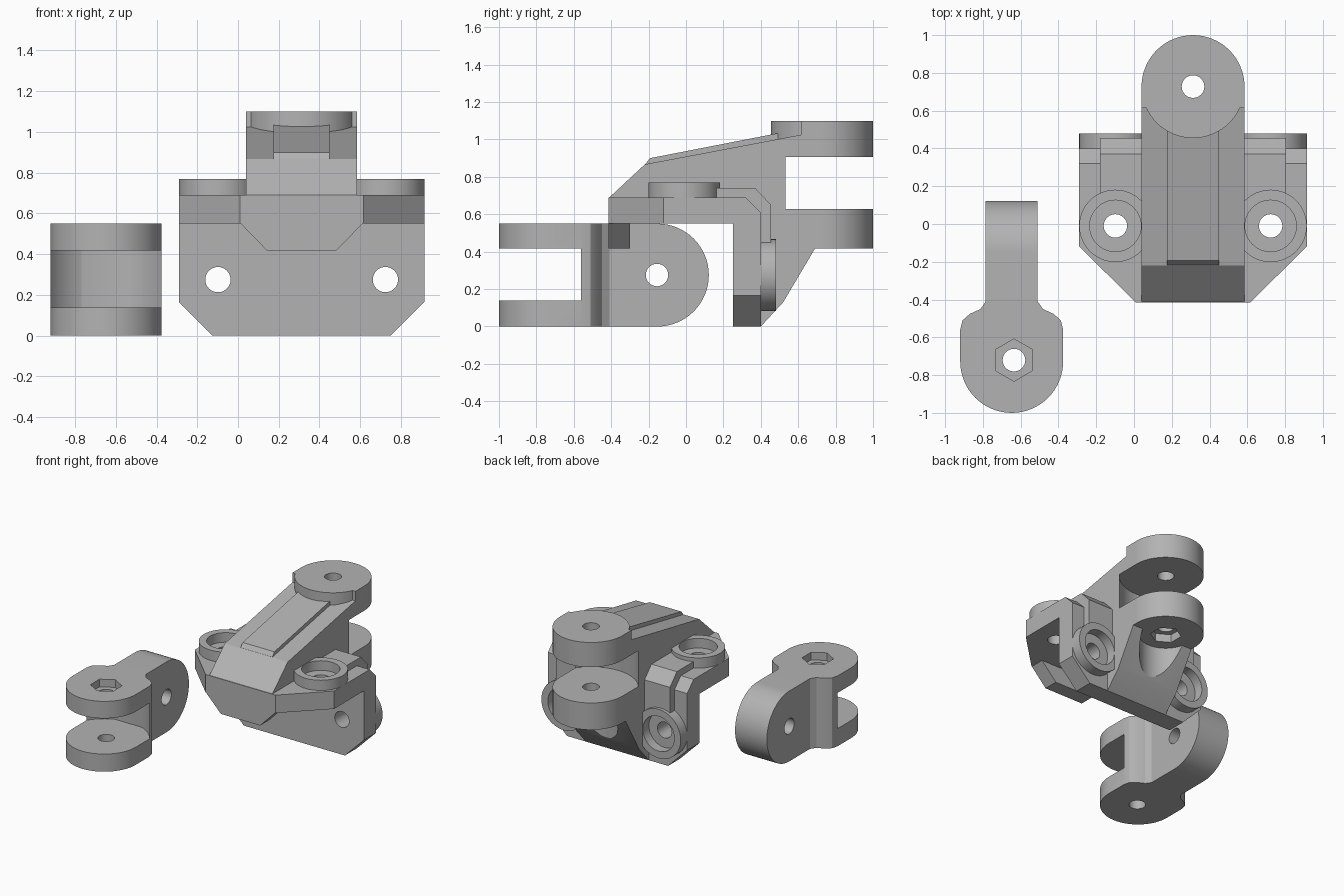
import bpy
import bmesh
import math
from mathutils import Vector

if "Cube" in bpy.data.objects:
    bpy.data.objects.remove(bpy.data.objects["Cube"])

grey = bpy.data.materials.new("plain_grey")
grey.use_nodes = True
grey.diffuse_color = (0.45, 0.45, 0.45, 1)
grey.node_tree.nodes["Principled BSDF"].inputs["Base Color"].default_value = (0.45, 0.45, 0.45, 1)


def circle(u, v, r, n=64, turn=0.0):
    """Points of a regular polygon around (u, v)."""
    return [(u + r * math.cos(math.tau * i / n + turn),
             v + r * math.sin(math.tau * i / n + turn)) for i in range(n)]


def prism(name, pts, axis, lo, hi):
    """Extrude a 2D outline along an axis from lo to hi."""
    place = {"x": lambda p, t: (t, p[0], p[1]),
             "y": lambda p, t: (p[0], t, p[1]),
             "z": lambda p, t: (p[0], p[1], t)}[axis]
    bm = bmesh.new()
    face = bm.faces.new([bm.verts.new(place(p, lo)) for p in pts])
    ext = bmesh.ops.extrude_face_region(bm, geom=[face])
    shift = Vector(place((0, 0), hi - lo))
    bmesh.ops.translate(bm, vec=shift,
                        verts=[g for g in ext["geom"] if isinstance(g, bmesh.types.BMVert)])
    bmesh.ops.recalc_face_normals(bm, faces=bm.faces)
    mesh = bpy.data.meshes.new(name)
    bm.to_mesh(mesh)
    bm.free()
    mesh.materials.append(grey)
    obj = bpy.data.objects.new(name, mesh)
    bpy.context.collection.objects.link(obj)
    return obj


def combine(base, operation, *args):
    """Join or cut the base with a prism, then drop the helper."""
    tool = prism("helper", *args)
    tool.hide_render = True
    mod = base.modifiers.new("boolean", "BOOLEAN")
    mod.operation, mod.object, mod.solver = operation, tool, "EXACT"
    bpy.context.view_layer.objects.active = base
    bpy.ops.object.modifier_apply(modifier=mod.name)
    bpy.data.objects.remove(tool)


def join(base, *args):
    combine(base, "UNION", *args)


def cut(base, *args):
    combine(base, "DIFFERENCE", *args)


def finish(obj):
    bpy.ops.object.select_all(action="DESELECT")
    obj.select_set(True)
    bpy.context.view_layer.objects.active = obj
    bpy.ops.object.shade_smooth_by_angle(angle=math.radians(25))


HOLE = 0.06
LUG = 0.2725

# Link: forked end with a rounded outline and a narrow neck
LX, LY = -0.6475, -0.7275
side = [(LUG, -0.56), (0.26, -0.51), (0.222, -0.476), (0.165, -0.45), (0.1375, -0.41)]
arc = [(LUG * math.cos(a), LY - LUG * math.sin(a))
       for a in (math.pi * i / 32 for i in range(33))]
outline = side[::-1] + arc + [(-x, y) for x, y in side]
link = prism("hinge_link", [(LX + x, y) for x, y in outline], "z", 0, 0.55)
cut(link, circle(LX, LY, 0.32), "z", 0.138, 0.417)

# Link: arm with a half round end in the upright plane
tip = [(-0.153 + 0.275 * math.sin(a), 0.275 - 0.275 * math.cos(a))
       for a in (math.pi * i / 32 for i in range(33))]
join(link, [(-0.43, 0)] + tip + [(-0.43, 0.55)], "x", LX - 0.1375, LX + 0.1375)
cut(link, circle(-0.155, 0.275, HOLE, 32), "x", -1, 0)
cut(link, circle(LX + 0.012, LY + 0.007, HOLE, 32), "z", -0.1, 0.7)
cut(link, circle(LX + 0.012, LY + 0.007, 0.112, 6, math.pi / 6), "z", 0.49, 0.7)
finish(link)

# Bracket: angled plate with clipped corners
CX, HALF = 0.3125, 0.6025
profile = [(-0.415, 0.55), (-0.415, 0.69), (0.32, 0.69), (0.4, 0.61),
           (0.4, 0), (0.25, 0), (0.25, 0.55)]
bracket = prism("hinge_bracket", profile, "x", CX - HALF, CX + HALF)
for s in (-1, 1):
    edge = CX + s * HALF
    far = edge + s * 0.1
    cut(bracket, [(edge, -0.12), (edge - s * 0.3, -0.415), (edge - s * 0.3, -0.6),
                  (far, -0.6), (far, -0.12)], "z", 0.5, 0.8)
    cut(bracket, [(edge, 0.165), (edge - s * 0.165, 0), (edge - s * 0.165, -0.1),
                  (far, -0.1), (far, 0.165)], "y", 0.2, 0.5)

# Bracket: tapered lip below the front edge
join(bracket, [(CX - 0.3, 0.551), (CX - 0.17, 0.417), (CX + 0.17, 0.417), (CX + 0.3, 0.551),
               (CX + 0.3, 0.6), (CX - 0.3, 0.6)], "y", -0.415, -0.3)

# Bracket: raised rib over the corner, and screw bosses
join(bracket, [(-0.01, 0.6), (-0.01, 0.74), (0.37, 0.74), (0.455, 0.65),
               (0.455, 0.275), (0.35, 0.275), (0.35, 0.6)], "x", CX - 0.4925, CX + 0.4925)
for s in (-1, 1):
    bx = CX + s * 0.411
    join(bracket, circle(bx, -0.01, 0.1915), "z", 0.6, 0.77)
    join(bracket, circle(bx, 0.275, 0.1915), "y", 0.3, 0.48)

# Bracket: central arm running up to the lugs
arm = [(-0.41, 0.6), (-0.41, 0.69), (-0.22, 0.867), (0.615, 1.025), (0.615, 1.1), (0.73, 1.1),
       (0.73, 0.417), (0.69, 0.417), (0.52, 0.13), (0.4, 0), (0.3, 0), (0.3, 0.6)]
join(bracket, arm, "x", CX - LUG, CX + LUG)
join(bracket, [(-0.3, 0.76), (-0.193, 0.9), (0.5, 1.035), (0.6, 1.035), (0.6, 0.9), (0.2, 0.8)],
     "x", CX - 0.1375, CX + 0.1375)
BY = 0.7275
join(bracket, circle(CX, BY, LUG), "z", 0.417, 1.1)

# Bracket: gap between the lugs, pin hole, nut recess and clearance
cut(bracket, circle(CX, BY, 0.335), "z", 0.627, 0.907)
cut(bracket, circle(CX, BY, HOLE, 32), "z", 0.3, 1.3)
cut(bracket, circle(CX, BY, 0.19), "z", -0.1, 0.417)
cut(bracket, circle(CX, BY, 0.112, 6, math.pi / 6), "z", 0.35, 0.48)

# Bracket: screw holes with counterbores
for s in (-1, 1):
    bx = CX + s * 0.411
    cut(bracket, circle(bx, -0.01, 0.136), "z", 0.695, 0.9)
    cut(bracket, circle(bx, -0.01, 0.062, 32), "z", 0.5, 0.9)
    cut(bracket, circle(bx, 0.275, 0.136), "y", 0.405, 0.6)
    cut(bracket, circle(bx, 0.275, 0.062, 32), "y", 0.2, 0.6)
finish(bracket)
